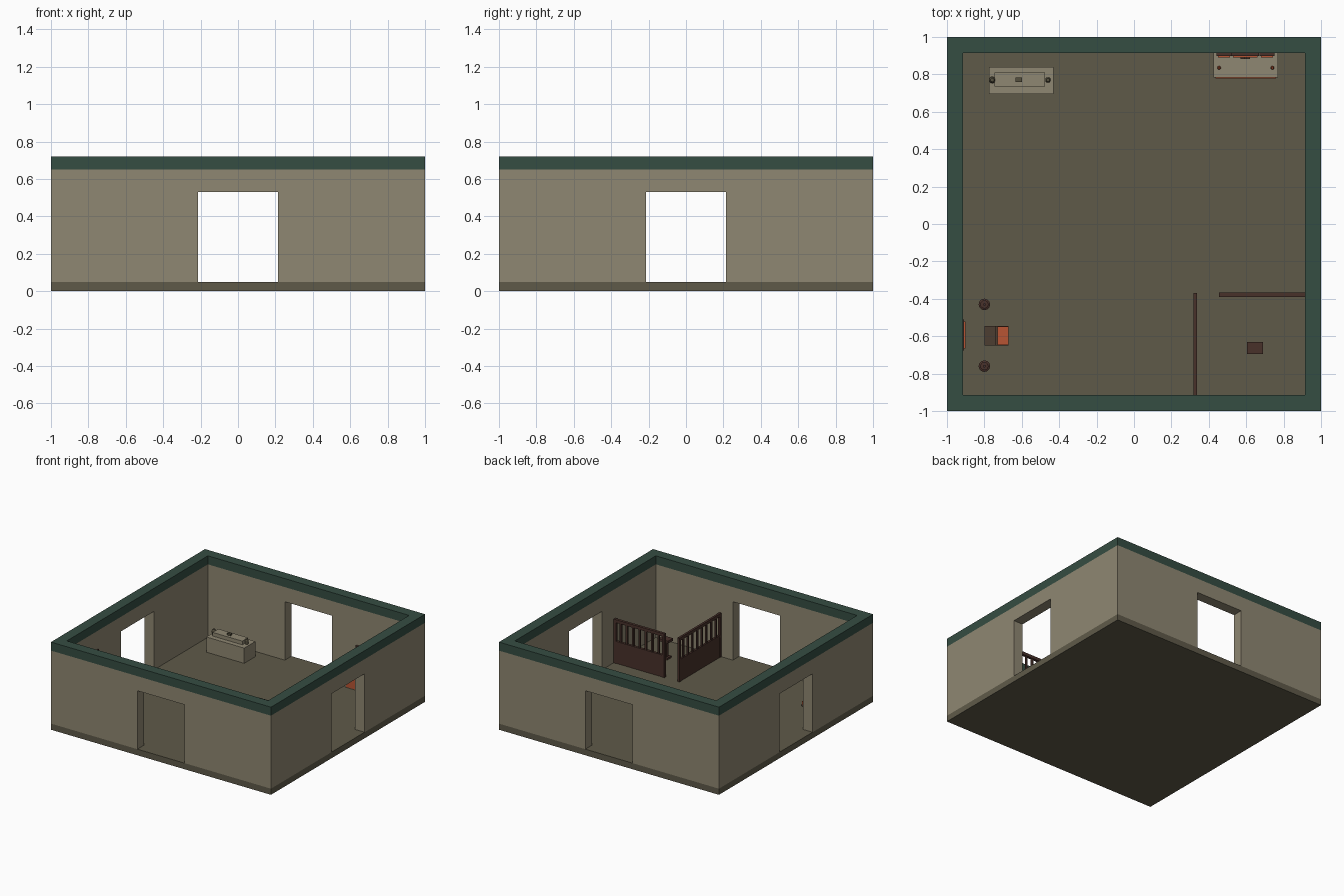
import bpy, bmesh, math
from mathutils import Matrix

if "Cube" in bpy.data.objects:
    bpy.data.objects.remove(bpy.data.objects["Cube"])


def material(name, hexcode):
    rgb = [int(hexcode[i:i + 2], 16) / 255 for i in (0, 2, 4)]
    lin = [c / 12.92 if c <= 0.04045 else ((c + 0.055) / 1.055) ** 2.4 for c in rgb]
    m = bpy.data.materials.new(name)
    m.diffuse_color = (*lin, 1)
    m.use_nodes = True
    m.node_tree.nodes["Principled BSDF"].inputs["Base Color"].default_value = m.diffuse_color
    return m


STONE = material("wall_stone", "8f8772")
FLOOR = material("floor_stone", "5f5a49")
GREEN = material("green_trim", "354d42")
WOOD = material("dark_wood", "48312a")
DESK = material("desk_wood", "4c3d31")
RED = material("red_cloth", "b85533")
IRON = material("dark_metal", "55503f")


def finish(name, bm, mat):
    me = bpy.data.meshes.new(name)
    bm.to_mesh(me)
    bm.free()
    me.materials.append(mat)
    ob = bpy.data.objects.new(name, me)
    bpy.context.collection.objects.link(ob)
    return ob


def add_box(bm, x, y, z):
    """Add a box from (min, max) ranges."""
    r = bmesh.ops.create_cube(bm, size=1)
    for v in r["verts"]:
        v.co = [lo + (hi - lo) * (c + 0.5) for c, (lo, hi) in zip(v.co, (x, y, z))]


def box(name, x, y, z, mat):
    bm = bmesh.new()
    add_box(bm, x, y, z)
    return finish(name, bm, mat)


def lathe(name, x, y, profile, mat, sides=12):
    """Spin a (radius, height) profile about a vertical axis."""
    bm = bmesh.new()
    rings = []
    for r, z in profile:
        rings.append([bm.verts.new((x + r * math.cos(2 * math.pi * i / sides),
                                    y + r * math.sin(2 * math.pi * i / sides), z))
                      for i in range(sides)])
    for a, b in zip(rings, rings[1:]):
        for i in range(sides):
            j = (i + 1) % sides
            bm.faces.new((a[i], a[j], b[j], b[i]))
    bm.faces.new(rings[0][::-1])
    bm.faces.new(rings[-1])
    return finish(name, bm, mat)


def cut(target, *ranges):
    for r in ranges:
        cutter = box("cutter", *r, target.data.materials[0])
        cutter.hide_render = True
        mod = target.modifiers.new("cut", "BOOLEAN")
        mod.operation, mod.solver, mod.object = "DIFFERENCE", "EXACT", cutter
        bpy.context.view_layer.objects.active = target
        bpy.ops.object.modifier_apply(modifier=mod.name)
        bpy.data.objects.remove(cutter)


# Room shell: floor, walls with four doorways, green cap
FULL, INNER, DOOR = (-1, 1), (-0.915, 0.915), (-0.215, 0.215)
box("floor", FULL, FULL, (0, 0.05), FLOOR)
walls = box("walls", FULL, FULL, (0.05, 0.65), STONE)
cut(walls, (INNER, INNER, (-0.5, 1.5)),
    (DOOR, (-1.5, 1.5), (-0.3, 0.53)), ((-1.5, 1.5), DOOR, (-0.3, 0.53)))
cap = box("wall_cap", FULL, FULL, (0.65, 0.72), GREEN)
cut(cap, (INNER, INNER, (-0.5, 1.5)))

# Stone tomb with lid and small ornaments
box("tomb_base", (-0.775, -0.43), (0.695, 0.84), (0.05, 0.175), STONE)
box("tomb_lid", (-0.745, -0.475), (0.735, 0.81), (0.175, 0.205), STONE)
box("lid_ornament", (-0.633, -0.6), (0.76, 0.782), (0.205, 0.22), IRON)
lathe("tomb_knob_right", -0.46, 0.77, [(0.014, 0.175), (0.014, 0.205), (0.009, 0.215)], IRON)
lathe("tomb_knob_left", -0.758, 0.77, [(0.015, 0.175), (0.018, 0.2), (0.01, 0.215)], IRON)

# Altar with red frontal, three-part screen and candles
box("altar", (0.425, 0.77), (0.783, 0.915), (0.05, 0.2), STONE)
box("altar_frontal", (0.435, 0.76), (0.779, 0.783), (0.055, 0.175), RED)
for name, x0, x1, top in (("left", 0.44, 0.52, 0.35), ("middle", 0.522, 0.668, 0.39),
                          ("right", 0.67, 0.75, 0.35)):
    box("altar_screen_" + name, (x0, x1), (0.897, 0.913), (0.2, top), WOOD)
    box("altar_panel_" + name, (x0 + 0.008, x1 - 0.008), (0.891, 0.897),
        (0.21, top - 0.01), RED)
box("altar_cross_upright", (0.588, 0.602), (0.882, 0.891), (0.2, 0.34), DESK)
box("altar_cross_arm", (0.57, 0.62), (0.882, 0.891), (0.29, 0.303), DESK)
for side, x in (("left", 0.455), ("right", 0.74)):
    lathe("altar_candle_" + side, x, 0.835,
          [(0.01, 0.2), (0.01, 0.21), (0.006, 0.215), (0.006, 0.28)], RED, 8)

# Kneeling desk with red cushion, wall hanging and two stands
box("kneeler_desk", (-0.8, -0.74), (-0.65, -0.545), (0.05, 0.2), DESK)
box("kneeler_base", (-0.74, -0.67), (-0.65, -0.545), (0.05, 0.065), DESK)
box("kneeler_cushion", (-0.73, -0.672), (-0.648, -0.547), (0.065, 0.09), RED)
box("hanging_frame", (-0.915, -0.908), (-0.675, -0.51), (0.24, 0.5), WOOD)
box("hanging_cloth", (-0.908, -0.902), (-0.665, -0.52), (0.25, 0.49), RED)
for side, y in (("back", -0.43), ("front", -0.76)):
    lathe("candle_stand_" + side, -0.8, y,
          [(0.031, 0.05), (0.031, 0.06), (0.01, 0.07), (0.008, 0.24),
           (0.022, 0.255), (0.022, 0.262), (0.007, 0.263), (0.007, 0.3)], WOOD)


# Wooden screens: solid lower panel, bars, rails and end posts
def screen(name, length, thick, bars, matrix):
    bm = bmesh.new()
    t = thick / 2
    post = 0.02
    add_box(bm, (0, length), (-t * 0.7, t * 0.7), (0.05, 0.215))
    add_box(bm, (0, length), (-t, t), (0.215, 0.232))
    add_box(bm, (0, length), (-t, t), (0.385, 0.41))
    for x in (0, length - post):
        add_box(bm, (x, x + post), (-t, t), (0.05, 0.4))
    for i in range(1, bars + 1):
        x = length * i / (bars + 1)
        add_box(bm, (x - 0.008, x + 0.008), (-t * 0.7, t * 0.7), (0.232, 0.385))
    bm.transform(matrix)
    finish(name, bm, WOOD)


screen("screen_back", 0.46, 0.022, 7, Matrix.Translation((0.455, -0.378, 0)))
screen("screen_side", 0.545, 0.018, 8,
       Matrix.Translation((0.328, -0.915, 0)) @ Matrix.Rotation(math.pi / 2, 4, "Z"))

# Reading stand behind the screens
box("stand_foot", (0.615, 0.68), (-0.69, -0.635), (0.05, 0.065), WOOD)
box("stand_post", (0.632, 0.663), (-0.677, -0.648), (0.065, 0.19), WOOD)
box("stand_top", (0.605, 0.69), (-0.695, -0.63), (0.19, 0.21), WOOD)
